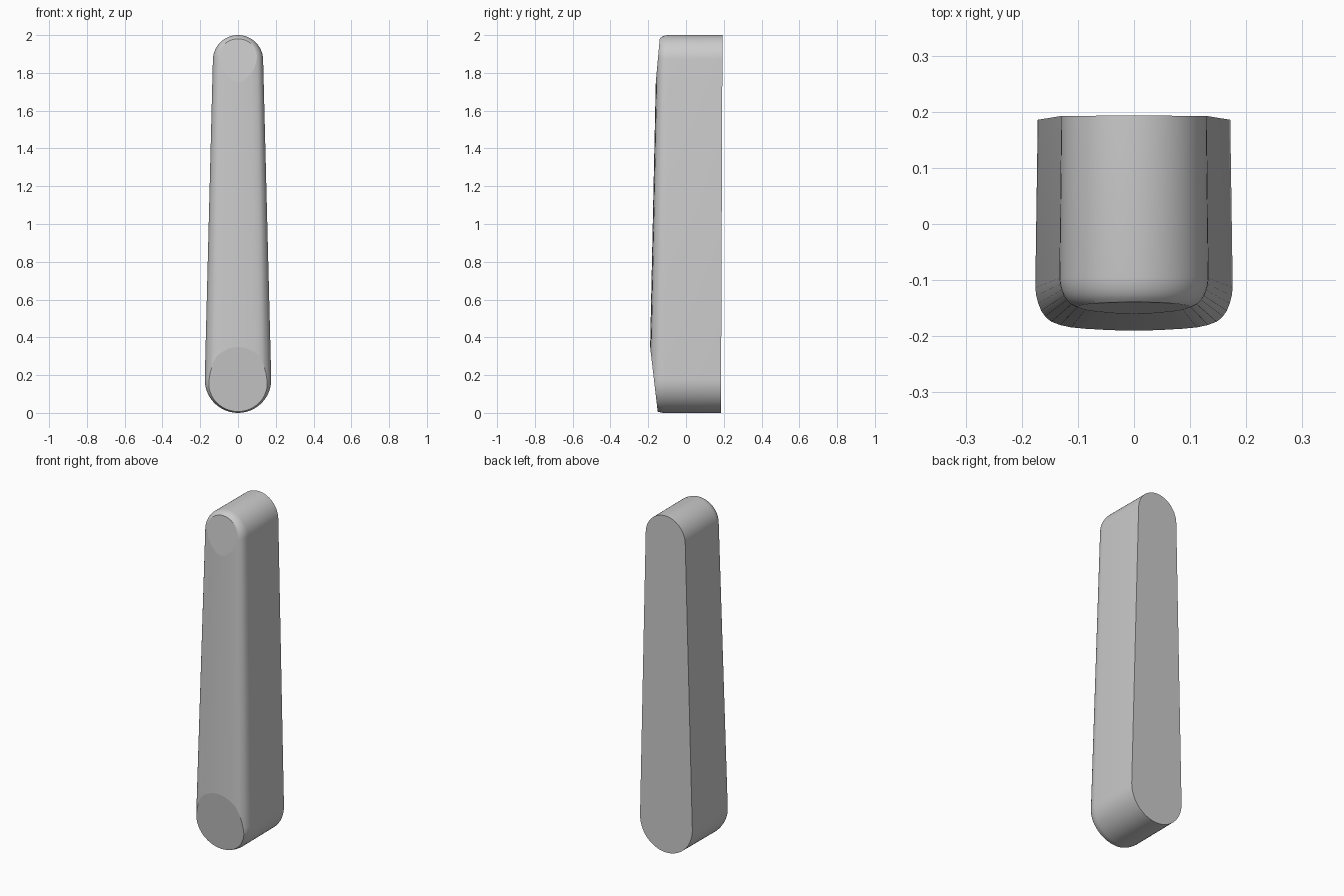
import bpy, bmesh, math
from mathutils import Vector

cube = bpy.data.objects.get("Cube")
if cube:
    bpy.data.objects.remove(cube, do_unlink=True)

grey = bpy.data.materials.new("plain grey")
grey.use_nodes = True
colour = (0.6, 0.6, 0.6, 1)
grey.diffuse_color = colour
grey.node_tree.nodes["Principled BSDF"].inputs["Base Color"].default_value = colour

# Tapered outline: a wide round bottom joined by tangents to a narrow round top
LOW_R, TOP_R = 0.176, 0.133
LOW_Z, TOP_Z = LOW_R, 2 - TOP_R
TILT = math.asin((LOW_R - TOP_R) / (TOP_Z - LOW_Z))
STEPS = 28


def front_y(z):
    return -0.19 + 0.0214 * (z - 0.35)


def outline(inset):
    """Points (x, z, local radius) of the outline, shrunk by a share of its radius."""
    points = []
    for radius, cz, start, end in ((TOP_R, TOP_Z, TILT, math.pi - TILT),
                                   (LOW_R, LOW_Z, math.pi - TILT, 2 * math.pi + TILT)):
        for i in range(STEPS + 1):
            a = start + (end - start) * i / STEPS
            r = radius * (1 - inset)
            points.append((r * math.cos(a), cz + r * math.sin(a), radius))
    return points


bm = bmesh.new()

# Back ring, then rings rolling over the softened front edge to the middle line
rings = [[bm.verts.new((x * 0.975, 0.185 + 0.004 * z, z)) for x, z, r in outline(0)]]
roll = ((0, 0.08), (0.01, 0.066), (0.03, 0.052), (0.06, 0.039), (0.1, 0.029),
        (0.16, 0.019), (0.24, 0.012), (0.35, 0.007), (0.5, 0.004), (0.75, 0.001), (1, 0))
for inset, depth in roll:
    rings.append([bm.verts.new((x, front_y(z) + depth * r / LOW_R, z))
                  for x, z, r in outline(inset)])
bm.faces.new(rings[0])
for ring, following in zip(rings, rings[1:]):
    for i in range(len(ring)):
        j = (i + 1) % len(ring)
        bm.faces.new((ring[i], ring[j], following[j], following[i]))
bmesh.ops.remove_doubles(bm, verts=bm.verts[:], dist=0.00005)
bmesh.ops.recalc_face_normals(bm, faces=bm.faces[:])
for face in bm.faces:
    face.smooth = True

# Flat slanted facets cut across the front at the bottom and top
for z, normal in ((0.35, (0, -0.30, -0.035)), (1.75, (0, -0.22, 0.02))):
    cut = bmesh.ops.bisect_plane(
        bm, geom=bm.verts[:] + bm.edges[:] + bm.faces[:], dist=0.00001,
        plane_co=(0, front_y(z), z), plane_no=Vector(normal).normalized(), clear_outer=True)
    rim = [e for e in cut["geom_cut"] if isinstance(e, bmesh.types.BMEdge) and e.is_boundary]
    filled = bmesh.ops.holes_fill(bm, edges=rim, sides=0)
    for face in filled["faces"]:
        face.smooth = False
        for edge in face.edges:
            edge.smooth = False
bmesh.ops.recalc_face_normals(bm, faces=bm.faces[:])
for edge in bm.edges:
    if len(edge.link_faces) == 2 and edge.calc_face_angle() > math.radians(35):
        edge.smooth = False

mesh = bpy.data.meshes.new("tapered_handle")
bm.to_mesh(mesh)
bm.free()
mesh.materials.append(grey)
handle = bpy.data.objects.new("tapered_handle", mesh)
bpy.context.collection.objects.link(handle)
